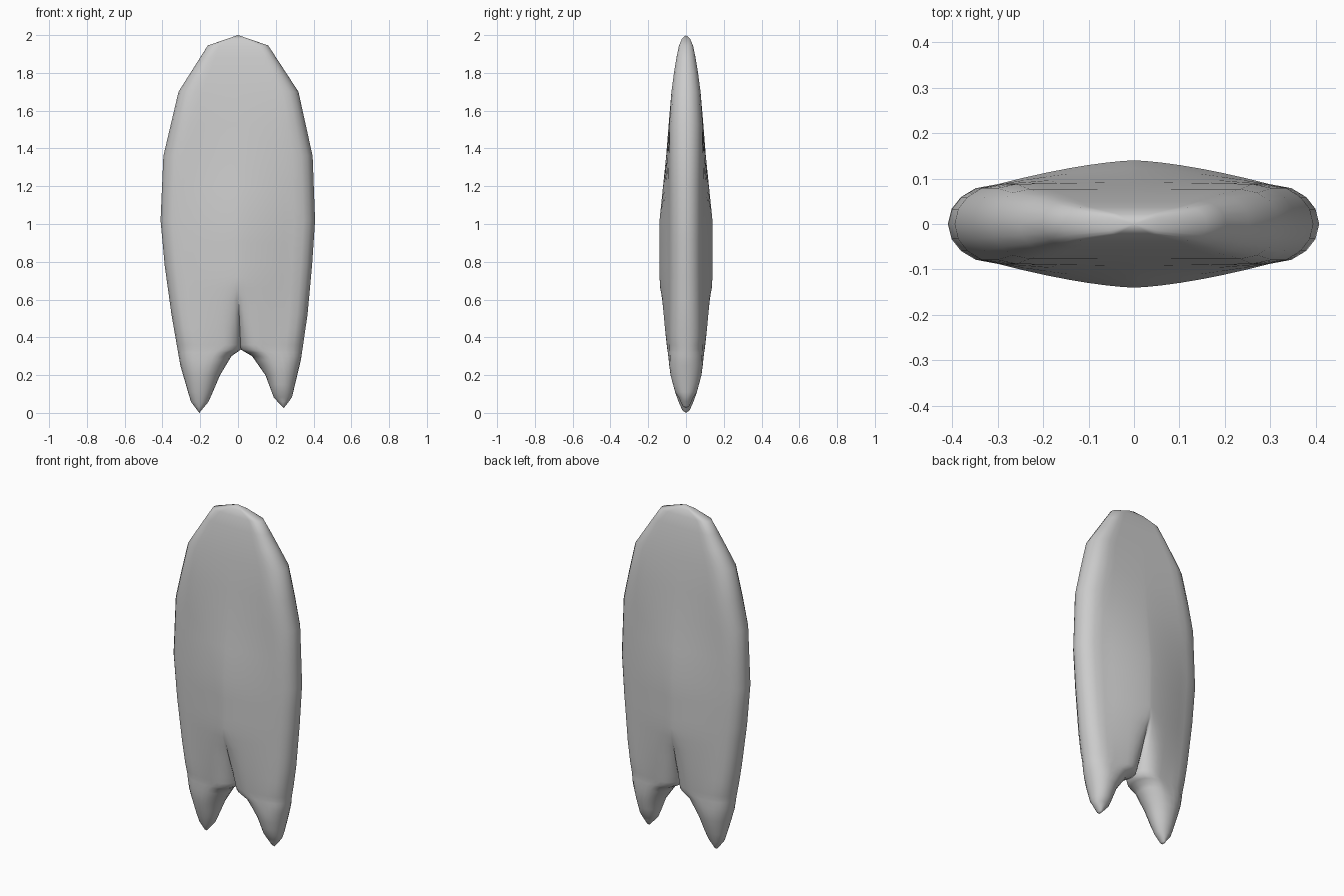
import bpy, bmesh, math

if "Cube" in bpy.data.objects:
    bpy.data.objects.remove(bpy.data.objects["Cube"])

# Outer rails as (z, x), notch edges, and half thickness by height
LEFT = [(0, -.205), (.06, -.25), (.25, -.305), (.52, -.352), (.78, -.388), (1.02, -.41),
        (1.36, -.395), (1.70, -.315), (1.945, -.16), (2, 0)]
RIGHT = [(.025, .242), (.08, .285), (.28, .333), (.52, .368), (.78, .392), (1.02, .408),
         (1.36, .395), (1.70, .32), (1.945, .16), (2, 0)]
NOTCH_L = [(0, -.205), (.06, -.155), (.2, -.095), (.30, -.035), (.335, .015), (.66, 0), (2, 0)]
NOTCH_R = [(.025, .242), (.08, .19), (.2, .145), (.30, .075), (.335, .015), (.66, 0), (2, 0)]
THICK = [(0, 0), (.012, .018), (.05, .036), (.1, .055), (.2, .082), (.35, .106), (.5, .124),
         (.7, .14), (1.02, .14), (1.36, .105), (1.6, .086), (1.7, .077), (1.85, .057),
         (1.945, .037), (1.98, .022), (2, 0)]
BODY_Z = [.335, .36, .40, .45, .52, .6, .66, .72, .78, .9, 1.02, 1.19, 1.36, 1.53, 1.7,
          1.8, 1.88, 1.945, 1.98, 2]
COLS = [0, .02, .07, .15, .27, .4, .53, .65, .75, .85, .93, .98, 1]


def lerp(table, z):
    for (a, p), (b, q) in zip(table, table[1:]):
        if z <= b:
            return p + (q - p) * max(0, z - a) / (b - a)
    return table[-1][1]


def round_edge(t):
    return math.sqrt(max(0, 1 - (1 - min(1, t)) ** 2))


def half_depth(z, tip, u, width):
    """Rounded rail, raised centre ridge, and a scooped channel above the notch."""
    h = lerp(THICK, z - tip if z < .1 else z)
    rail = min(h, .088)
    k = .27 if z > .4 else .27 + .2 * min(1, (.4 - z) / .2)
    y = rail * round_edge(u / k)
    y += (h - rail) * (1 - (1 - max(0, (u - k) / (1 - k))) ** 1.5)
    if z < .66:
        c = max(0, (z - .335) / .325) ** .7
        w = max(1e-5, min(.1, .5 * width))
        y *= c + (1 - c) * round_edge((1 - u) * width / w)
    return y


# Each half runs from its outer rail to the centre line or notch edge
bm = bmesh.new()
for outer, inner in ((LEFT, NOTCH_L), (RIGHT, NOTCH_R)):
    tip = outer[0][0]
    levels = [tip, tip + .012, tip + .035, tip + .058, .11, .15, .2, .25, .28, .30, .32] + BODY_Z
    for face_side in (-1, 1):
        grid = []
        for z in levels:
            a, b = lerp(outer, z), lerp(inner, z)
            grid.append([bm.verts.new((a + (b - a) * u,
                                       face_side * half_depth(z, tip, u, abs(b - a)), z))
                         for u in COLS])
        for lo, hi in zip(grid, grid[1:]):
            for i in range(len(COLS) - 1):
                bm.faces.new((lo[i], lo[i + 1], hi[i + 1], hi[i]))

bmesh.ops.remove_doubles(bm, verts=bm.verts, dist=.0004)
bmesh.ops.dissolve_degenerate(bm, edges=bm.edges, dist=.0001)
bmesh.ops.recalc_face_normals(bm, faces=bm.faces)
mesh = bpy.data.meshes.new("board")
bm.to_mesh(mesh)
bm.free()

# Single light grey board
board = bpy.data.objects.new("board", mesh)
bpy.context.collection.objects.link(board)
grey = bpy.data.materials.new("light grey")
grey.diffuse_color = (.6, .6, .6, 1)
grey.use_nodes = True
grey.node_tree.nodes["Principled BSDF"].inputs["Base Color"].default_value = grey.diffuse_color
mesh.materials.append(grey)
bpy.context.view_layer.objects.active = board
board.select_set(True)
bpy.ops.object.shade_smooth_by_angle(angle=math.radians(80))
